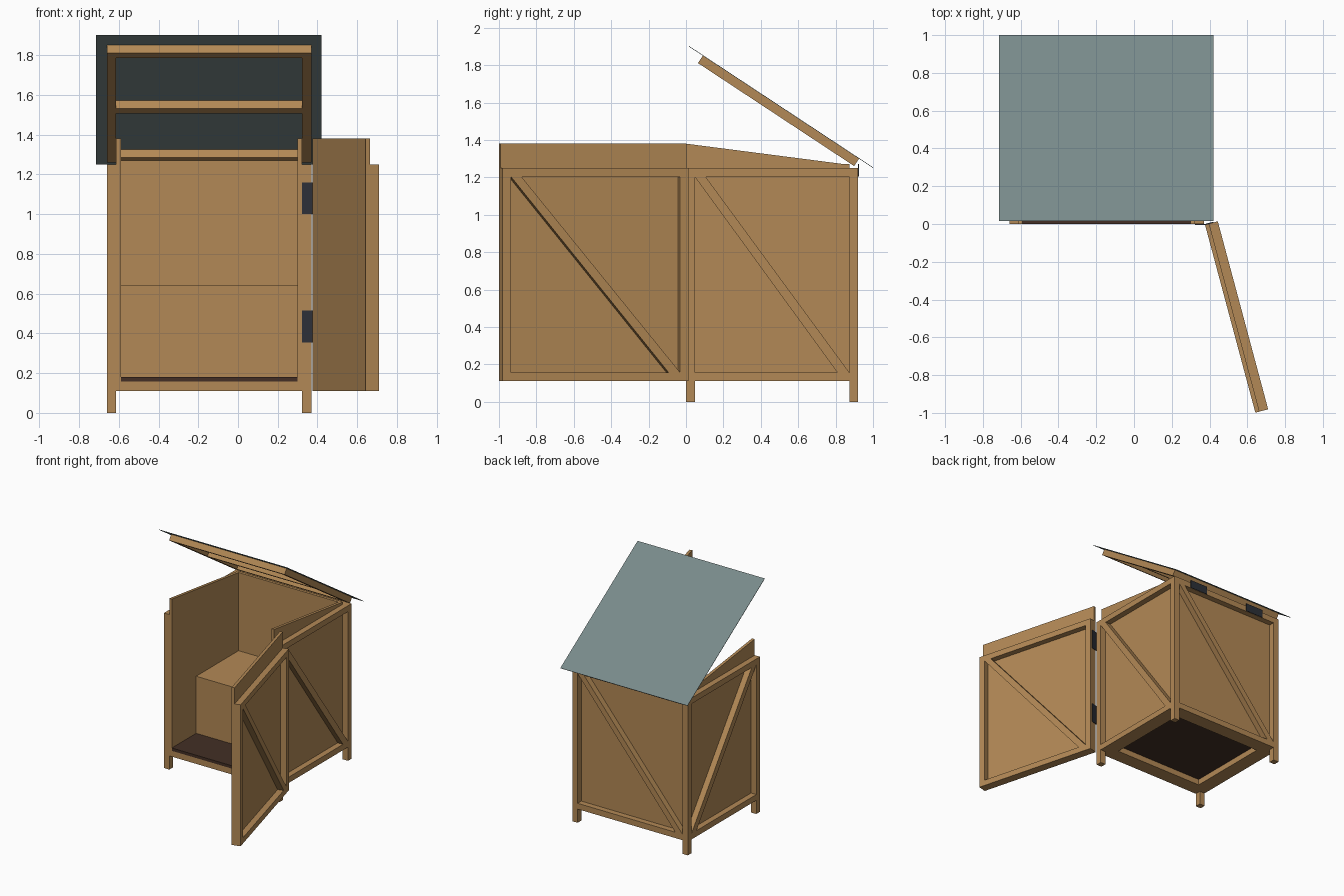
import bpy, bmesh
from math import radians
from mathutils import Matrix

cube = bpy.data.objects.get("Cube")
if cube:
    bpy.data.objects.remove(cube, do_unlink=True)


def material(name, rgb):
    m = bpy.data.materials.new(name)
    m.use_nodes = True
    m.diffuse_color = (*rgb, 1)
    m.node_tree.nodes["Principled BSDF"].inputs["Base Color"].default_value = (*rgb, 1)
    return m


WOOD = material("warm wood", (0.45, 0.25, 0.092))
SLATE = material("slate sheet", (0.19, 0.255, 0.255))
IRON = material("dark iron", (0.026, 0.030, 0.040))
FLOOR = material("dark brown floor", (0.056, 0.028, 0.018))
T = Matrix.Translation
I = Matrix.Identity(4)


def prism(name, outline, y0, y1, mat=WOOD, matrix=I):
    """Outline in x and z, extruded from y0 to y1, then placed."""
    bm = bmesh.new()
    face = bm.faces.new([bm.verts.new((x, y0, z)) for x, z in outline])
    ext = bmesh.ops.extrude_face_region(bm, geom=[face])["geom"]
    moved = [v for v in ext if isinstance(v, bmesh.types.BMVert)]
    bmesh.ops.translate(bm, verts=moved, vec=(0, y1 - y0, 0))
    bm.transform(matrix)
    bmesh.ops.recalc_face_normals(bm, faces=bm.faces)
    mesh = bpy.data.meshes.new(name)
    bm.to_mesh(mesh)
    bm.free()
    mesh.materials.append(mat)
    ob = bpy.data.objects.new(name, mesh)
    bpy.context.collection.objects.link(ob)
    return ob


def box(name, x, y, z, mat=WOOD, matrix=I):
    outline = [(x[0], z[0]), (x[1], z[0]), (x[1], z[1]), (x[0], z[1])]
    return prism(name, outline, y[0], y[1], mat, matrix)


# Main sizes
P = 0.047                     # post and rail width
BOARD = 0.023                 # panel thickness
IN = P + BOARD                # frame plus panel
X0, X1, DEPTH = -0.66, 0.37, 0.92
WIDTH = X1 - X0
LOW, HIGH, PEAK, REAR = 0.11, 1.25, 1.38, 1.27


def braced_wall(name, w, px, tops, matrix):
    """Rails, diagonal brace and inner panel of one wall, outer face at y = 0."""
    for part, z in (("bottom_rail", LOW), ("top_rail", HIGH - P)):
        box(f"{name}_{part}", (P, w - P), (0, P), (z, z + P), WOOD, matrix)
    a, b = LOW + P, HIGH - P
    prism(f"{name}_brace", [(P, b), (P + 0.058, b), (w - P, a), (w - P - 0.064, a)],
          0, P, WOOD, matrix)
    prism(f"{name}_panel", [(px[0], LOW), (px[1], LOW), (px[1], tops[1]), (px[0], tops[0])],
          P, IN, WOOD, matrix)


# Corner posts
for side, x in (("right", X0), ("left", X1 - P)):
    for end, y in (("front", 0), ("back", DEPTH - P)):
        box(f"{end}_{side}_post", (x, x + P), (y, y + P), (0, HIGH))

# Side and back walls
turn = Matrix.Rotation(radians(90), 4, "Z")
flip = Matrix.Scale(-1, 4, (1, 0, 0))
side_x = (0, DEPTH - IN)
braced_wall("left_wall", DEPTH, side_x, (PEAK, REAR), T((X1, 0, 0)) @ turn)
braced_wall("right_wall", DEPTH, side_x, (PEAK, REAR), T((X0, 0, 0)) @ flip @ turn)
braced_wall("back_wall", WIDTH, (P, WIDTH - P), (REAR, REAR),
            T((X1, DEPTH, 0)) @ turn @ turn)

# Base: front rail, inner floor bearers, floor board and raised step
ix = (X0 + IN, X1 - IN)
rail_z = (LOW, LOW + P)
box("front_bottom_rail", (X0 + P, X1 - P), (0, P), rail_z)
box("front_bearer", ix, (P, IN + P), rail_z)
box("back_bearer", ix, (DEPTH - IN - P, DEPTH - IN), rail_z)
for side, x in (("right", ix[0]), ("left", ix[1] - P)):
    box(f"{side}_bearer", (x, x + P), (IN + P, DEPTH - IN - P), rail_z)
box("floor", ix, (0, DEPTH - IN), (LOW + P, 0.18), FLOOR)
box("step_box", ix, (0.31, DEPTH - IN), (0.18, 0.64))

# Open door, swung about its hinge edge
swing = T((0.376, -0.004, 0)) @ Matrix.Rotation(radians(105), 4, "Z")
door = swing @ T((-WIDTH, -IN, 0))
braced_wall("door", WIDTH, (0, WIDTH), (PEAK, PEAK), door)
for part, x in (("free", 0), ("hinge", WIDTH - P)):
    box(f"door_{part}_stile", (x, x + P), (0, P), (LOW, HIGH), WOOD, door)

# Door hinges
for part, z in (("lower", 0.355), ("upper", 1.0)):
    box(f"{part}_hinge_plate", (X1 - P, 0.376), (-0.005, 0), (z, z + 0.16), IRON)
    box(f"{part}_hinge_leaf", (0, 0.004), (-P, 0), (z, z + 0.16), IRON, swing)

# Raised lid: thin sheet on a frame with three cross rails
lid = T((0, 1.0, 1.25)) @ Matrix.Rotation(radians(-33.4), 4, "X")
box("lid_sheet", (-0.714, 0.42), (-1.18, 0), (0, 0.003), SLATE, lid)
for side, x in (("right", X0), ("left", X1 - P)):
    box(f"lid_{side}_rail", (x, x + P), (-1.09, -0.09), (-P, 0), WOOD, lid)
for part, y in (("upper", -1.09), ("middle", -0.585), ("lower", -0.09 - P)):
    box(f"lid_{part}_rail", (X0 + P, X1 - P), (y, y + P), (-P, 0), WOOD, lid)

# Lid hinges on the back rail
for side, x in (("right", X0 + 0.16), ("left", X1 - 0.32)):
    box(f"lid_{side}_hinge", (x, x + 0.16), (DEPTH, DEPTH + 0.004), (1.205, 1.27), IRON)
